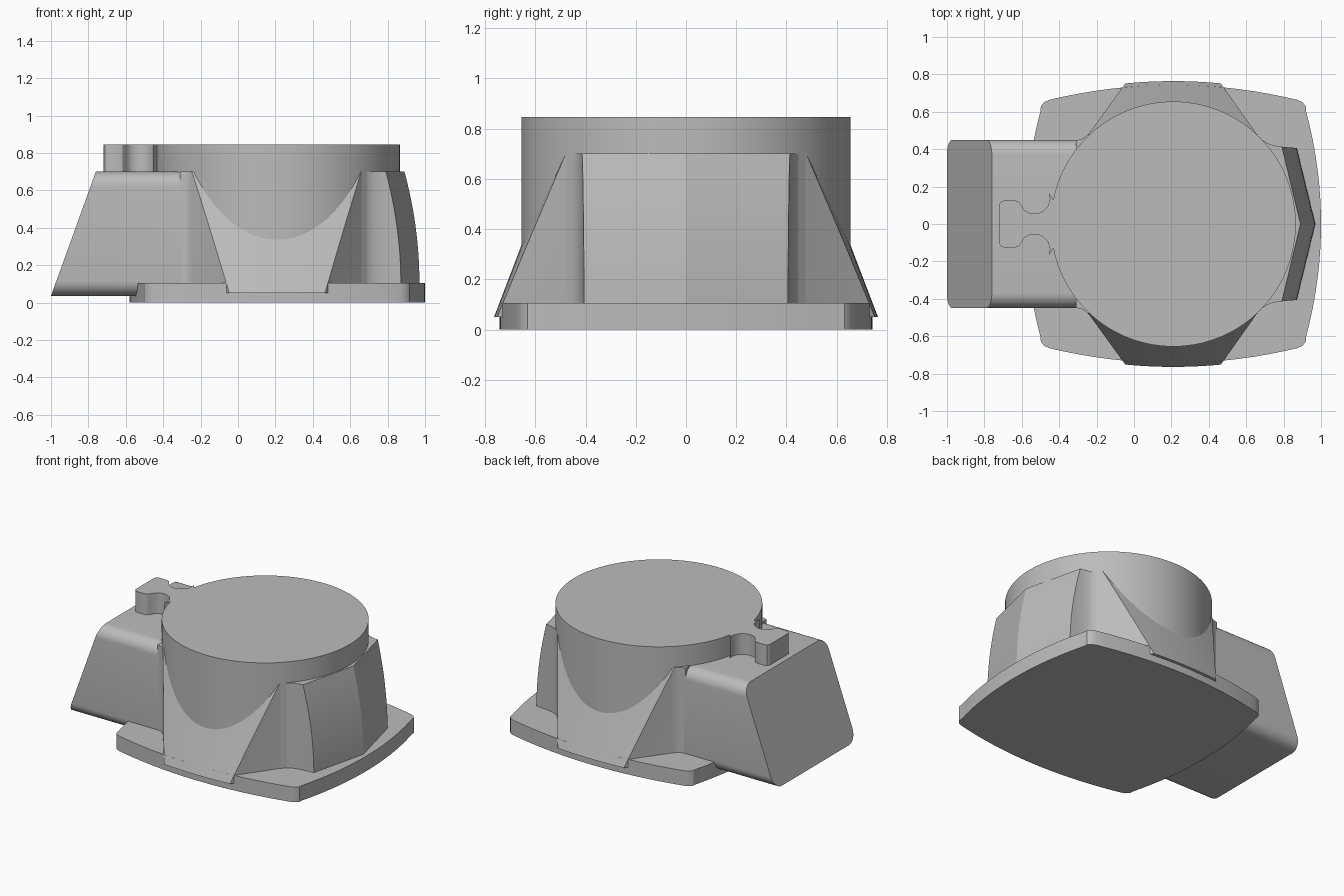
import bpy, bmesh, math

if "Cube" in bpy.data.objects:
    bpy.data.objects.remove(bpy.data.objects["Cube"])

grey = bpy.data.materials.new("plain grey")
grey.use_nodes = True
COLOUR = (0.5, 0.5, 0.5, 1)
grey.diffuse_color = COLOUR
grey.node_tree.nodes["Principled BSDF"].inputs["Base Color"].default_value = COLOUR

CX = 0.21        # axis of the drum
SHOULDER = 0.70  # top of the arm and skirt


def loft(name, rings):
    """Closed solid through a stack of matching point rings."""
    bm = bmesh.new()
    rows = [[bm.verts.new(p) for p in ring] for ring in rings]
    n = len(rows[0])
    for a, b in zip(rows, rows[1:]):
        for i in range(n):
            j = (i + 1) % n
            bm.faces.new((a[i], a[j], b[j], b[i]))
    bm.faces.new(rows[0][::-1])
    bm.faces.new(rows[-1])
    bmesh.ops.recalc_face_normals(bm, faces=bm.faces)
    mesh = bpy.data.meshes.new(name)
    bm.to_mesh(mesh)
    bm.free()
    mesh.materials.append(grey)
    ob = bpy.data.objects.new(name, mesh)
    bpy.context.collection.objects.link(ob)
    return ob


def mirror(half):
    """Complete a plan outline across y = 0; points on the axis stay single."""
    return half + [(x, -y) for x, y in reversed(half) if abs(y) > 1e-6]


def prism(name, plan, z0, z1):
    return loft(name, [[(x, y, z) for x, y in plan] for z in (z0, z1)])


def smooth(ob, degrees=30):
    bpy.ops.object.select_all(action="DESELECT")
    ob.select_set(True)
    bpy.context.view_layer.objects.active = ob
    bpy.ops.object.shade_smooth_by_angle(angle=math.radians(degrees))


# Base plate: four bowed sides with rounded corners
quarter = []
for i in range(13):
    y = 0.6 * i / 12
    quarter.append((0.79 - 0.22 * y * y, y))
quarter += [(0.708, 0.63), (0.69, 0.652)]
for i in range(13):
    x = 0.66 * (1 - i / 12)
    quarter.append((x, 0.743 - 0.18 * x * x))
half = quarter + [(-x, y) for x, y in reversed(quarter[:-1])]
smooth(prism("base_plate", mirror([(CX + x, y) for x, y in half]), 0, 0.105))

# Drum with its narrow-necked key tab
start = math.asin(0.13 / 0.655)
half = []
for i in range(65):
    a = (math.pi - start) * i / 64
    half.append((CX + 0.655 * math.cos(a), 0.655 * math.sin(a)))
for i in range(13):  # neck fillet
    a = math.radians(20 - 150 * i / 12)
    half.append((-0.533 + 0.083 * math.cos(a), 0.138 + 0.083 * math.sin(a)))
half += [(-0.605, 0.105), (-0.618, 0.12), (-0.635, 0.125), (-0.695, 0.125),
         (-0.71, 0.12), (-0.72, 0.105)]
smooth(prism("drum", mirror(half), 0.05, 0.845))

# Arm: rounded box section with a raked end
section = []
R = 0.08
for cy, cz, a0 in ((0.37, SHOULDER - R, 0), (-0.37, SHOULDER - R, 90),
                   (-0.37, 0.035 + R, 180), (0.37, 0.035 + R, 270)):
    for i in range(9):
        a = math.radians(a0 + 90 * i / 8)
        section.append((cy + R * math.cos(a), cz + R * math.sin(a)))
rake = 0.24 / (SHOULDER - 0.035)
smooth(loft("arm", [[(-1 + rake * (z - 0.035), y, z) for y, z in section],
                    [(-0.28, y, z) for y, z in section]]))

# Skirt: upright walls with hollow flanks
flank = [(0.40, 0.843), (0.66, 0.476), (0.68, 0.454), (0.705, 0.436),
         (0.735, 0.424), (0.77, 0.416), (0.81, 0.411), (0.86, 0.407), (1.1, 0.405)]
left_flank = [(0.02, 0.843), (-0.24, 0.485), (-0.26, 0.465), (-0.285, 0.453),
              (-0.31, 0.448)]
skirt = prism("skirt", mirror(flank[::-1] + left_flank), 0.05, SHOULDER)

# Sloping envelope that trims the skirt: bowed sides and a pointed, curved end
rings = []
for k in range(17):
    z = 0.02 + 0.78 * k / 16
    t = (z - 0.105) / 0.595

    def side(x):
        return 0.743 - 0.381 * (z - 0.105) - 0.19 * (x - CX) ** 2

    tip = 0.97 - 0.08 * t * abs(t)
    end = tip - 0.245 * side(0.82)
    xs = [-0.5 + (end + 0.5) * i / 24 for i in range(25)]
    rings.append([(x, y, z) for x, y in
                  mirror([(tip, 0)] + [(x, side(x)) for x in reversed(xs)])])
envelope = loft("skirt_envelope", rings)
envelope.hide_render = True

trim = skirt.modifiers.new("trim", "BOOLEAN")
trim.operation = "INTERSECT"
trim.solver = "EXACT"
trim.object = envelope
bpy.ops.object.select_all(action="DESELECT")
skirt.select_set(True)
bpy.context.view_layer.objects.active = skirt
bpy.ops.object.modifier_apply(modifier=trim.name)
bpy.data.objects.remove(envelope)
smooth(skirt, 20)
